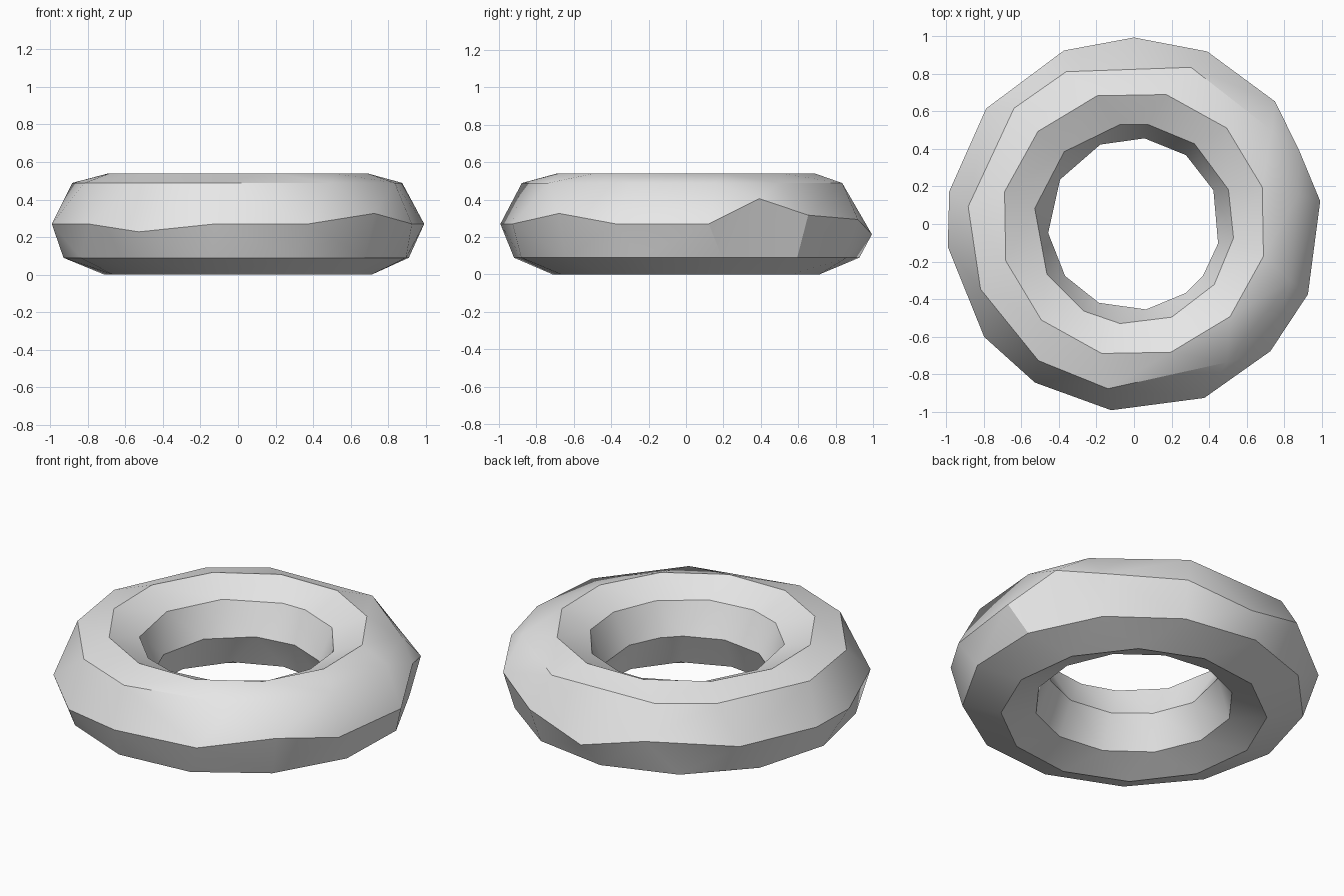
import bpy, bmesh, math

if "Cube" in bpy.data.objects:
    bpy.data.objects.remove(bpy.data.objects["Cube"])

MAJOR, MINOR = 0.73, 0.27


def even(count, start):
    return [start + 360 * k / count for k in range(count)]


# Rings around the tube: (angle on the tube section, azimuths in degrees)
outer_az = [7, 24, 41, 67, 90, 112, 142, 170, 187, 217, 238, 263, 292, 317, 338]
outer_lift = {24: 30, 41: 10, 67: 5, 90: -12, 112: 8, 238: -9, 317: 12}
rings = [
    (0, outer_az),
    (54, [10, 34, 70, 114, 136, 174, 203, 235, 261, 304, 340]),
    (94, even(12, 16)),
    (136, [20, 53, 82, 98, 134, 171, 210, 240, 262, 292, 323, 352]),
    (180, [23, 53, 83, 113, 149, 186, 217, 246, 278, 307, 323, 347]),
    (226, even(12, 8)),
    (268, even(12, 22)),
    (318, even(13, 12)),
]

bm = bmesh.new()
loops = []
for section, azimuths in rings:
    loop = []
    for az in azimuths:
        lift = outer_lift.get(az, 0) if section == 0 else 0
        phi, a = math.radians(section + lift), math.radians(az)
        r = MAJOR + MINOR * math.cos(phi)
        z = MINOR + MINOR * math.sin(phi)
        loop.append((az, bm.verts.new((r * math.cos(a), r * math.sin(a), z))))
    loops.append(loop)


def bridge(low, high):
    """Join two closed rings of different counts with triangles."""
    n, m = len(low), len(high)
    az = lambda ring, k: ring[k % len(ring)][0] + 360 * (k // len(ring))
    i = j = 0
    while i < n or j < m:
        step_low = az(low, i) + az(low, i + 1) <= az(high, j) + az(high, j + 1)
        a, b = low[i % n][1], high[j % m][1]
        if j == m or (i < n and step_low):
            i += 1
            bm.faces.new((a, low[i % n][1], b))
        else:
            j += 1
            bm.faces.new((a, high[j % m][1], b))


for k, loop in enumerate(loops):
    bridge(loop, loops[(k + 1) % len(loops)])
bmesh.ops.recalc_face_normals(bm, faces=bm.faces[:])

# Faceted ring body
mesh = bpy.data.meshes.new("faceted_ring")
bm.to_mesh(mesh)
bm.free()
ring = bpy.data.objects.new("faceted_ring", mesh)
bpy.context.collection.objects.link(ring)

grey = bpy.data.materials.new("light_grey")
grey.diffuse_color = (0.8, 0.8, 0.8, 1)
grey.use_nodes = True
grey.node_tree.nodes["Principled BSDF"].inputs["Base Color"].default_value = grey.diffuse_color
mesh.materials.append(grey)

bpy.context.view_layer.objects.active = ring
ring.select_set(True)
bpy.ops.object.shade_smooth_by_angle(angle=math.radians(30))
